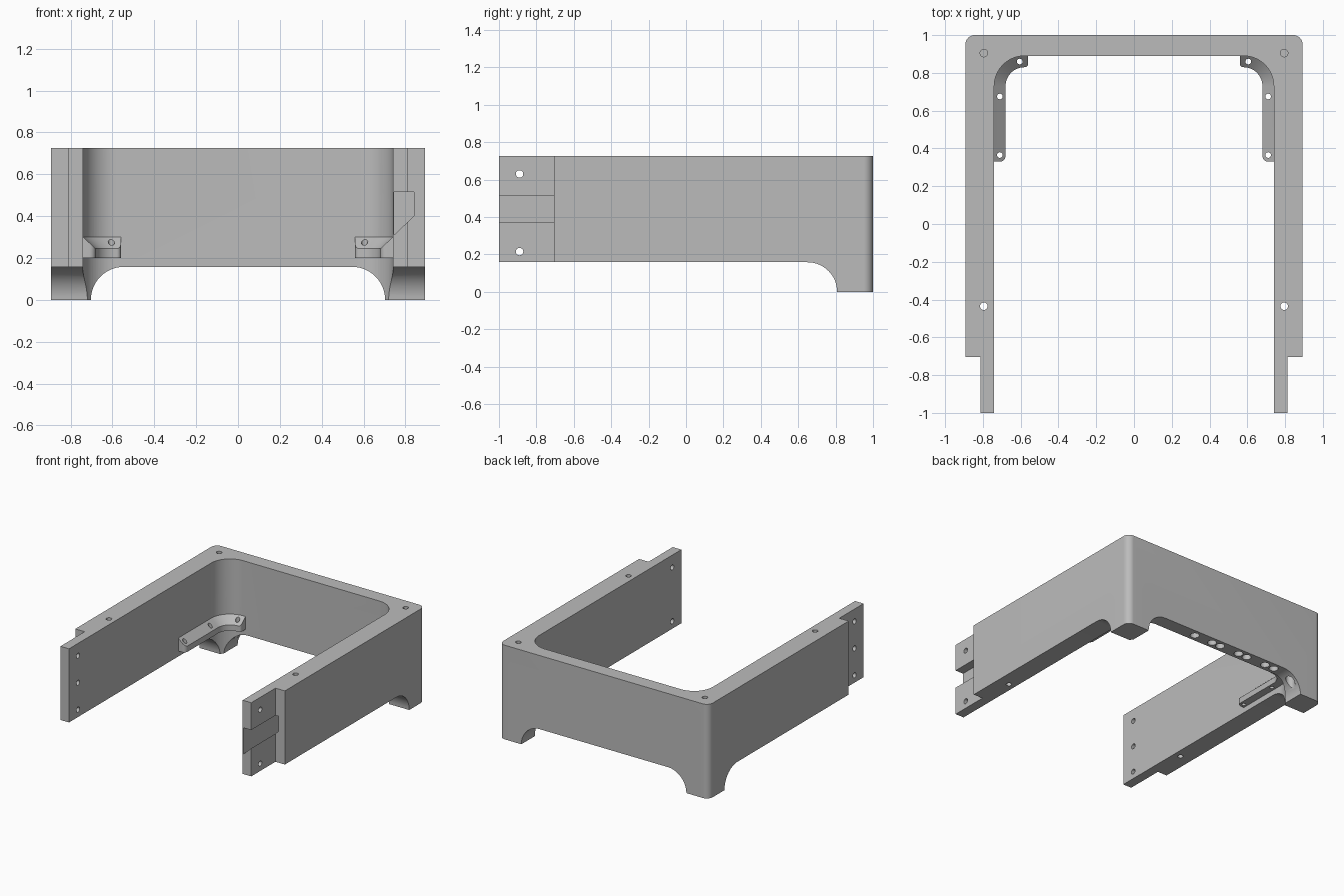
import bpy, bmesh
from math import cos, sin, radians

cube = bpy.data.objects.get("Cube")
if cube:
    bpy.data.objects.remove(cube, do_unlink=True)

grey = bpy.data.materials.new("plain grey")
grey.use_nodes = True
grey.diffuse_color = (0.5, 0.5, 0.5, 1)
grey.node_tree.nodes["Principled BSDF"].inputs["Base Color"].default_value = (0.5, 0.5, 0.5, 1)


def arc(cx, cy, r, start, end, n=16):
    angles = [radians(start + (end - start) * i / n) for i in range(n + 1)]
    return [(cx + r * cos(a), cy + r * sin(a)) for a in angles]


def skin(name, rings):
    """Solid through a list of matching closed rings, capped at both ends."""
    bm = bmesh.new()
    loops = [[bm.verts.new(p) for p in ring] for ring in rings]
    for a, b in zip(loops, loops[1:]):
        for i in range(len(a)):
            j = (i + 1) % len(a)
            bm.faces.new((a[i], a[j], b[j], b[i]))
    bm.faces.new(loops[0])
    bm.faces.new(loops[-1])
    bmesh.ops.recalc_face_normals(bm, faces=bm.faces)
    mesh = bpy.data.meshes.new(name)
    bm.to_mesh(mesh)
    bm.free()
    mesh.materials.append(grey)
    obj = bpy.data.objects.new(name, mesh)
    bpy.context.collection.objects.link(obj)
    return obj


def prism(name, points, axis, low, high):
    place = {"x": lambda u, v, w: (w, u, v),
             "y": lambda u, v, w: (u, w, v),
             "z": lambda u, v, w: (u, v, w)}[axis]
    return skin(name, [[place(u, v, w) for u, v in points] for w in (low, high)])


def cut(obj, cutter):
    cutter.hide_render = True
    mod = obj.modifiers.new("cut", "BOOLEAN")
    mod.operation = "DIFFERENCE"
    mod.solver = "EXACT"
    mod.object = cutter
    bpy.context.view_layer.objects.active = obj
    bpy.ops.object.modifier_apply(modifier=mod.name)
    bpy.data.objects.remove(cutter, do_unlink=True)


def drill(obj, u, v, r, axis, low, high):
    cut(obj, prism("drill", arc(u, v, r, 0, 345, 23), axis, low, high))


def finish(obj):
    bpy.ops.object.select_all(action="DESELECT")
    obj.select_set(True)
    bpy.context.view_layer.objects.active = obj
    bpy.ops.object.shade_smooth_by_angle(angle=radians(30))


# U-shaped frame with thin front tongues
TOP, BASE = 0.725, 0.158
half = arc(0.58, 0.73, 0.16, 90, 0)
half += [(0.74, -1), (0.813, -1), (0.813, -0.705), (0.893, -0.705)]
half += arc(0.843, 0.95, 0.05, 0, 90)
frame = prism("frame", half + [(-x, y) for x, y in reversed(half)], "z", 0, TOP)

# Arched openings that leave the two rear feet
side_arch = [(-1.2, -0.2), (0.808, -0.2)] + arc(0.65, 0, BASE, 0, 90) + [(-1.2, BASE)]
cut(frame, prism("side_arch", side_arch, "x", -1.2, 1.2))
right_curve = arc(0.545, 0, BASE, 0, 90)
back_arch = [(-0.703, -0.2), (0.703, -0.2)] + right_curve
back_arch += [(-x, z) for x, z in reversed(right_curve)]
cut(frame, prism("back_arch", back_arch, "y", -1.2, 1.2))

# Channel in the left tongue, running into the wall
channel = [(0.745, 0.31), (0.84, 0.4), (0.84, 0.515), (0.745, 0.515)]
cut(frame, prism("channel", channel, "y", -1.1, -0.4))

# Bolt holes: vertical in the walls, crosswise in the tongues
for side in (-1, 1):
    drill(frame, side * 0.795, -0.435, 0.02, "z", 0, 1)
    drill(frame, side * 0.795, 0.905, 0.02, "z", 0.4, 1)
    for z in (0.215, 0.63) if side > 0 else (0.215, 0.422, 0.63):
        drill(frame, -0.89, z, 0.02, "x", *sorted((side * 0.7, side * 0.9)))

# Row of sockets under the back wall
for x in (0.23, 0.07, -0.005, -0.175, -0.25, -0.42, -0.5, -0.655):
    drill(frame, x, 0.945, 0.033, "z", -0.1, 0.4)
finish(frame)


# Corner brackets with a sloped top, following the inside wall
def bracket(name, side):
    stations = []                       # wall point, inward direction, width
    for i in range(7):                  # rounded front end
        a = radians(15 * i)
        stations.append(((0.74, 0.36 - 0.03 * cos(a)), (-1, 0), 0.03 + 0.03 * sin(a)))
    for i in range(17):
        a = radians(90 * i / 16)
        stations.append(((0.58 + 0.16 * cos(a), 0.73 + 0.16 * sin(a)),
                         (-cos(a), -sin(a)), 0.06))
    for i in range(1, 7):               # rounded rear end
        a = radians(15 * i)
        stations.append(((0.58 - 0.02 * sin(a), 0.89), (0, -1), 0.04 + 0.02 * cos(a)))
    rings = []
    for (x, y), (dx, dy), width in stations:
        section = [(-0.02, 0.2), (width, 0.2), (width, 0.3 - 0.92 * width), (0, 0.3), (-0.02, 0.3)]
        rings.append([(side * (x + dx * d), y + dy * d, z) for d, z in section])
    obj = skin(name, rings)
    for x, y in ((0.71, 0.365), (0.71, 0.675), (0.605, 0.86)):
        drill(obj, side * x, y, 0.015, "z", 0.1, 0.4)
    finish(obj)


bracket("left_bracket", 1)
bracket("right_bracket", -1)
